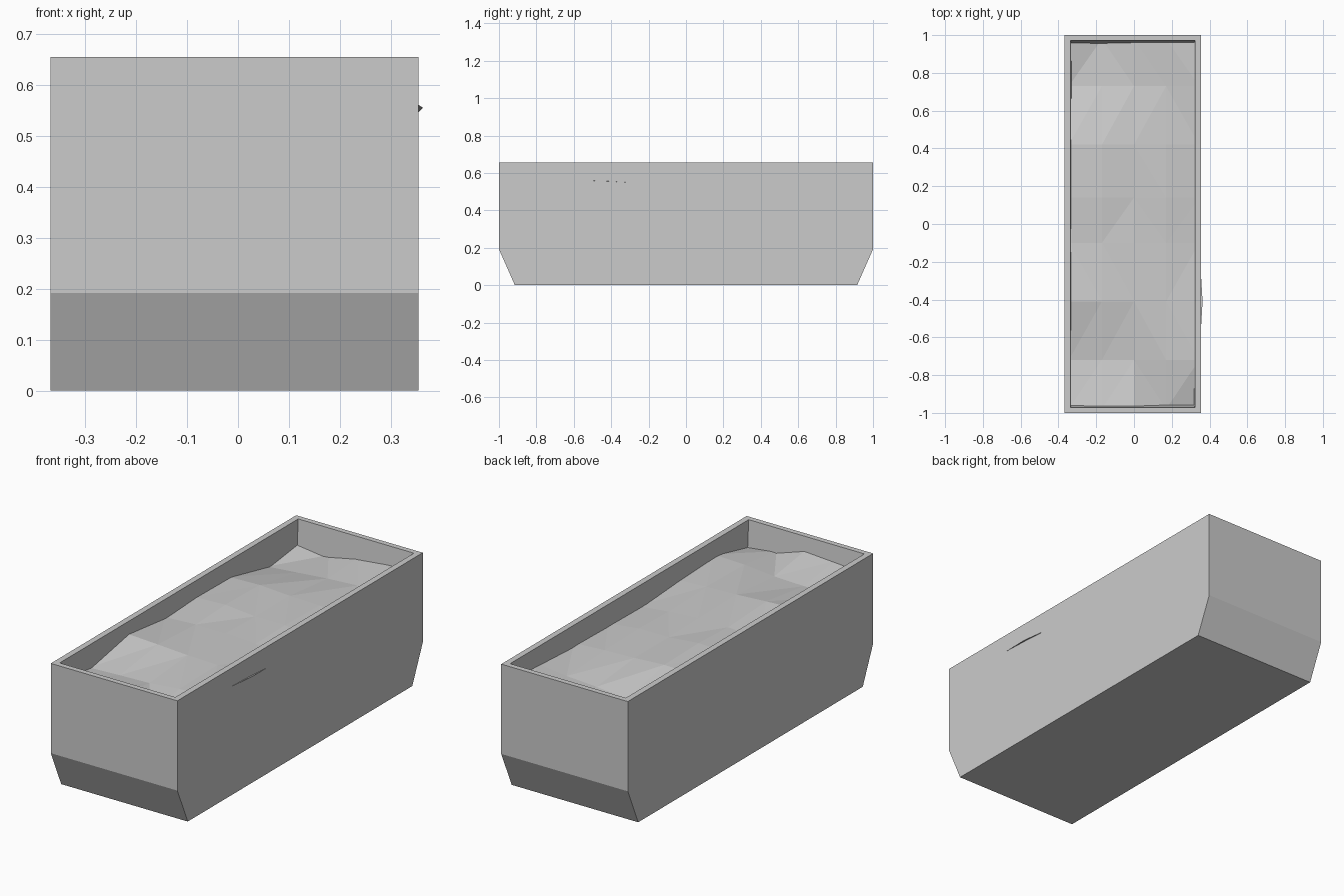
import bpy
import bmesh

cube = bpy.data.objects.get("Cube")
if cube:
    bpy.data.objects.remove(cube, do_unlink=True)

grey = bpy.data.materials.new("plain grey")
grey.use_nodes = True
grey.diffuse_color = (0.6, 0.6, 0.6, 1)
grey.node_tree.nodes["Principled BSDF"].inputs["Base Color"].default_value = (0.6, 0.6, 0.6, 1)


def finish(name, bm):
    mesh = bpy.data.meshes.new(name)
    bm.to_mesh(mesh)
    bm.free()
    mesh.materials.append(grey)
    obj = bpy.data.objects.new(name, mesh)
    bpy.context.collection.objects.link(obj)
    return obj


def ring(bm, x0, x1, y, z):
    return [bm.verts.new(p) for p in ((x0, -y, z), (x1, -y, z), (x1, y, z), (x0, y, z))]


# Trough: rectangular rings from the base, up over the rim and down the inside
bm = bmesh.new()
rings = [ring(bm, *r) for r in (
    (-0.368, 0.354, 0.915, 0.0),
    (-0.368, 0.354, 1.0, 0.192),
    (-0.368, 0.354, 1.0, 0.655),
    (-0.337, 0.323, 0.972, 0.655),
    (-0.33, 0.316, 0.95, 0.45),
)]
for a, b in zip(rings, rings[1:]):
    for i in range(4):
        j = (i + 1) % 4
        bm.faces.new((a[i], a[j], b[j], b[i]))
bm.faces.new(rings[0][::-1])
bm.faces.new(rings[-1])
finish("trough", bm)

# Fill: uneven faceted surface whose edges sink into the walls
xs = (-0.345, -0.17, 0.0, 0.17, 0.345)
ys = (-0.98, -0.72, -0.41, -0.1, 0.14, 0.42, 0.73, 0.98)
heights = (
    (0.56, 0.573, 0.583, 0.53, 0.51),
    (0.533, 0.54, 0.545, 0.56, 0.567),
    (0.589, 0.58, 0.57, 0.565, 0.555),
    (0.556, 0.565, 0.565, 0.555, 0.537),
    (0.568, 0.575, 0.56, 0.56, 0.54),
    (0.565, 0.57, 0.56, 0.555, 0.545),
    (0.50, 0.515, 0.53, 0.54, 0.56),
    (0.53, 0.51, 0.543, 0.56, 0.56),
)
bm = bmesh.new()
grid = [[bm.verts.new((x, y, z)) for x, z in zip(xs, row)] for y, row in zip(ys, heights)]
grid[2][4].co.x = 0.363  # one corner pokes out through the side wall
for a, b in zip(grid, grid[1:]):
    for i in range(len(xs) - 1):
        bm.faces.new((a[i], a[i + 1], b[i + 1], b[i]))
bmesh.ops.triangulate(bm, faces=bm.faces[:])
finish("fill", bm)
